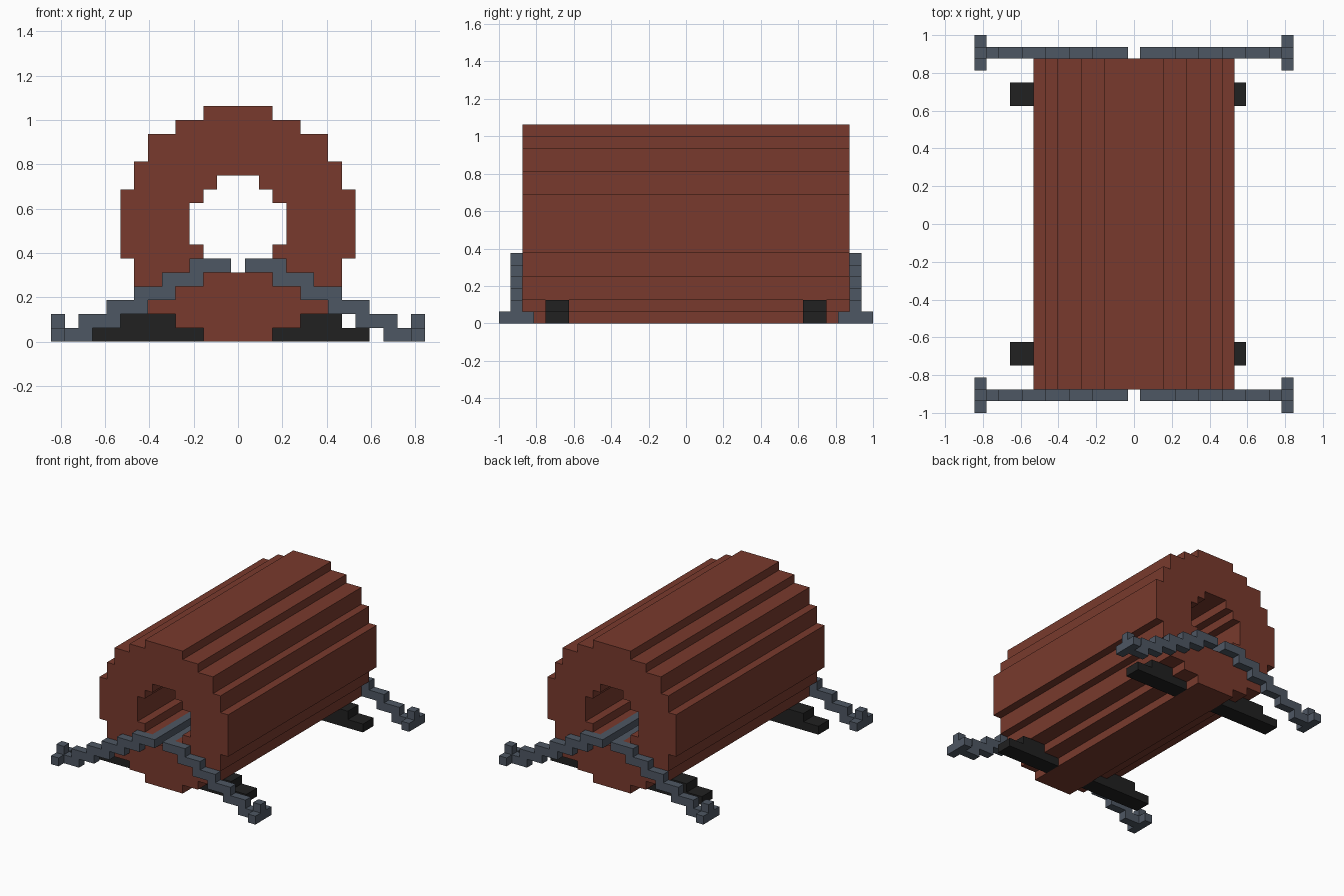
import bpy
import bmesh

cube = bpy.data.objects.get("Cube")
if cube:
    bpy.data.objects.remove(cube, do_unlink=True)

U = 0.0625  # one block


def material(name, rgb):
    mat = bpy.data.materials.new(name)
    mat.use_nodes = True
    mat.diffuse_color = (*rgb, 1)
    bsdf = mat.node_tree.nodes["Principled BSDF"]
    bsdf.inputs["Base Color"].default_value = (*rgb, 1)
    bsdf.inputs["Roughness"].default_value = 0.9
    return mat


RED = material("brick red", (0.190, 0.042, 0.026))
STEEL = material("blue grey steel", (0.076, 0.095, 0.125))
BLACK = material("soot black", (0.015, 0.015, 0.015))


def prism(name, profile, y0, y1, mat, mirror_x=False, mirror_y=False):
    """Extrude an x-z profile (in blocks) from y0 to y1, optionally mirrored."""
    bm = bmesh.new()
    face = bm.faces.new([bm.verts.new((x * U, y0 * U, z * U)) for x, z in profile])
    out = bmesh.ops.extrude_face_region(bm, geom=[face], use_keep_orig=True)
    moved = [v for v in out["geom"] if isinstance(v, bmesh.types.BMVert)]
    bmesh.ops.translate(bm, verts=moved, vec=(0, (y1 - y0) * U, 0))
    bmesh.ops.recalc_face_normals(bm, faces=bm.faces)
    # open the faces on the mirror plane so the halves weld cleanly
    seam = [f for f in bm.faces if all(abs(v.co.x) < 1e-6 for v in f.verts)]
    bmesh.ops.delete(bm, geom=seam, context='FACES_ONLY')
    mesh = bpy.data.meshes.new(name)
    bm.to_mesh(mesh)
    bm.free()
    mesh.materials.append(mat)
    obj = bpy.data.objects.new(name, mesh)
    bpy.context.collection.objects.link(obj)
    if mirror_x or mirror_y:
        mod = obj.modifiers.new("Mirror", 'MIRROR')
        mod.use_axis = (mirror_x, mirror_y, False)
        mod.merge_threshold = 0.0001
    return obj


def box(x0, x1, z0, z1):
    return [(x0, z0), (x1, z0), (x1, z1), (x0, z1)]


def stairs(rows):
    """Half outline of stacked (half width, bottom, top) rows, bottom to top."""
    pts = [(0, rows[0][1])]
    for w, z0, z1 in rows:
        pts += [(w, z0), (w, z1)]
    return pts + [(0, rows[-1][2])]


# Hollow stepped barrel: outer outline up, bore outline back down
outer = stairs([(2.5, 0, 1), (4.5, 1, 2), (6.5, 2, 4), (7.5, 4, 6), (8.5, 6, 11),
                (7.5, 11, 13), (6.5, 13, 15), (4.5, 15, 16), (2.5, 16, 17)])
bore = stairs([(1.5, 5, 6), (2.5, 6, 7), (3.5, 7, 10), (2.5, 10, 11), (1.5, 11, 12)])
prism("barrel", outer + bore[::-1], -14, 14, RED, mirror_x=True)

# Chains: stepped arms at both ends, descending outwards to the ground
top = [(0.5, 6)]
under = [(0.5, 5)]
for i in range(5):
    top += [(3.5 + 2 * i, 6 - i), (3.5 + 2 * i, 5 - i)]
    under += [(2.5 + 2 * i, 5 - i), (2.5 + 2 * i, 4 - i)]
tip = [(12.5, 1), (12.5, 2), (13.5, 2), (13.5, 0)]
prism("chain_arm", top + tip + under[::-1], 14, 15, STEEL, True, True)

# Stake crossbars at the chain ends
for name, y in (("stake_inner", 13), ("stake_outer", 15)):
    prism(name, box(12.5, 13.5, 0, 1), y, y + 1, STEEL, True, True)

# Chain runs lying in the bottom of the bore
prism("chain_run", box(0.5, 1.5, 5, 6), -14, 14, STEEL, True)

# Wedges under the barrel, slightly longer on the right side
for side, sign, low, high in (("left", 1, 9.5, 7.5), ("right", -1, 10.5, 8.5)):
    outline = [(2.5, 0), (low, 0), (low, 1), (high, 1), (high, 2),
               (4.5, 2), (4.5, 1), (2.5, 1)]
    prism("wedge_" + side, [(sign * x, z) for x, z in outline], 10, 12, BLACK,
          mirror_y=True)
